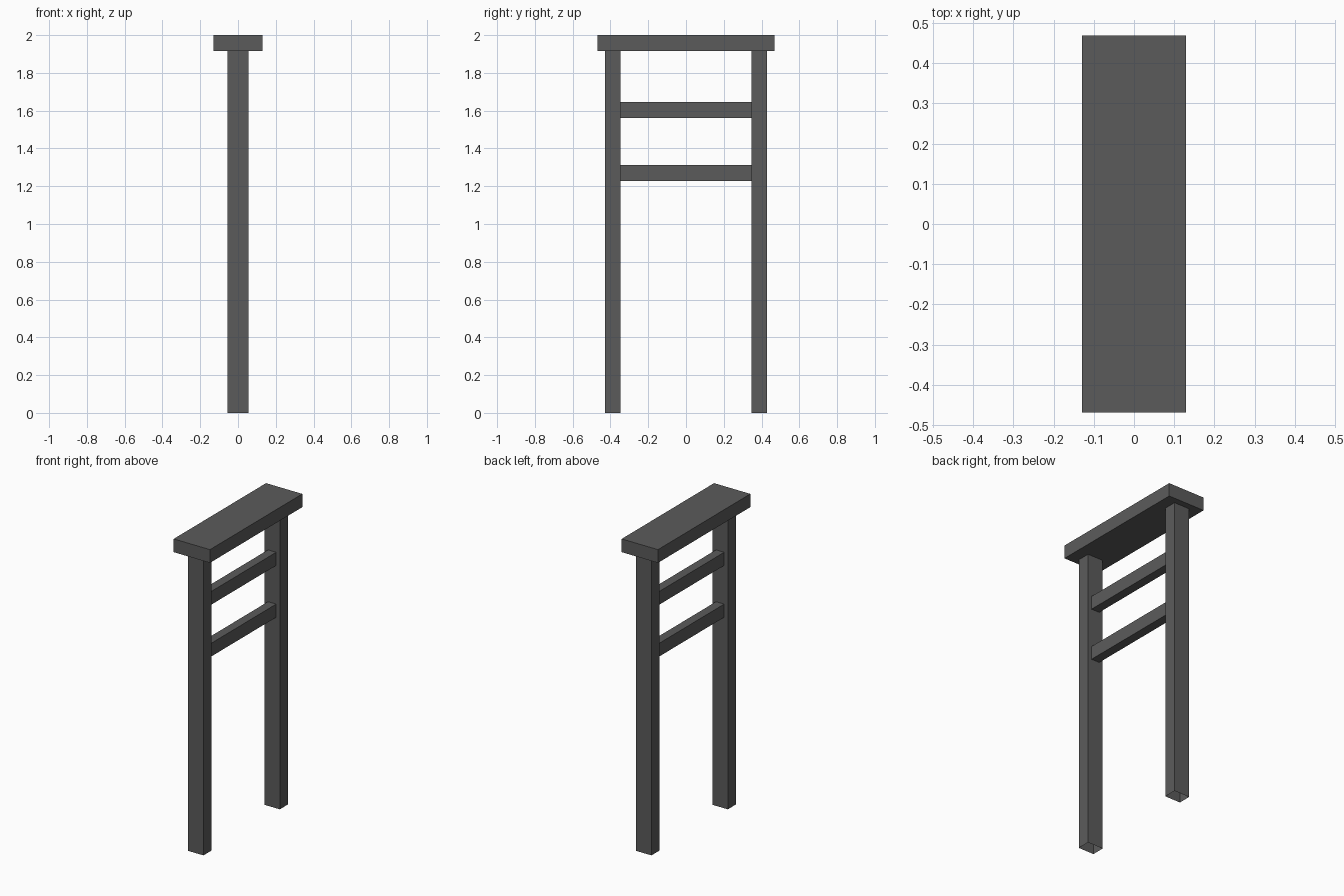
import bpy
import bmesh
from mathutils import Vector

default = bpy.data.objects.get("Cube")
if default:
    bpy.data.objects.remove(default, do_unlink=True)

grey = bpy.data.materials.new("dark grey")
grey.use_nodes = True
colour = (0.105, 0.105, 0.105, 1)
grey.diffuse_color = colour
grey.node_tree.nodes["Principled BSDF"].inputs["Base Color"].default_value = colour


def box(name, low, high, open_axis=None):
    """Box between two corners; the two ends along open_axis are left open."""
    low, high = Vector(low), Vector(high)
    bm = bmesh.new()
    bmesh.ops.create_cube(bm, size=1)
    if open_axis is not None:
        ends = [f for f in bm.faces if abs(f.normal[open_axis]) > 0.5]
        bmesh.ops.delete(bm, geom=ends, context="FACES_ONLY")
    bmesh.ops.scale(bm, vec=high - low, verts=bm.verts)
    bmesh.ops.translate(bm, vec=(low + high) / 2, verts=bm.verts)
    mesh = bpy.data.meshes.new(name)
    bm.to_mesh(mesh)
    bm.free()
    mesh.materials.append(grey)
    obj = bpy.data.objects.new(name, mesh)
    bpy.context.collection.objects.link(obj)
    return obj


post_in, post_out, beam_z = 0.346, 0.429, 1.915

# Top beam
box("top_beam", (-0.129, -0.469, beam_z), (0.129, 0.469, 2))

# Hollow posts, open at the foot and covered by the beam
box("front_post", (-0.055, -post_out, 0), (0.055, -post_in, beam_z), 2)
box("back_post", (-0.055, post_in, 0), (0.055, post_out, beam_z), 2)

# Cross rails between the posts
for name, z in (("lower_rail", 1.227), ("upper_rail", 1.56)):
    box(name, (-0.029, -post_in, z), (0.029, post_in, z + 0.085), 1)
